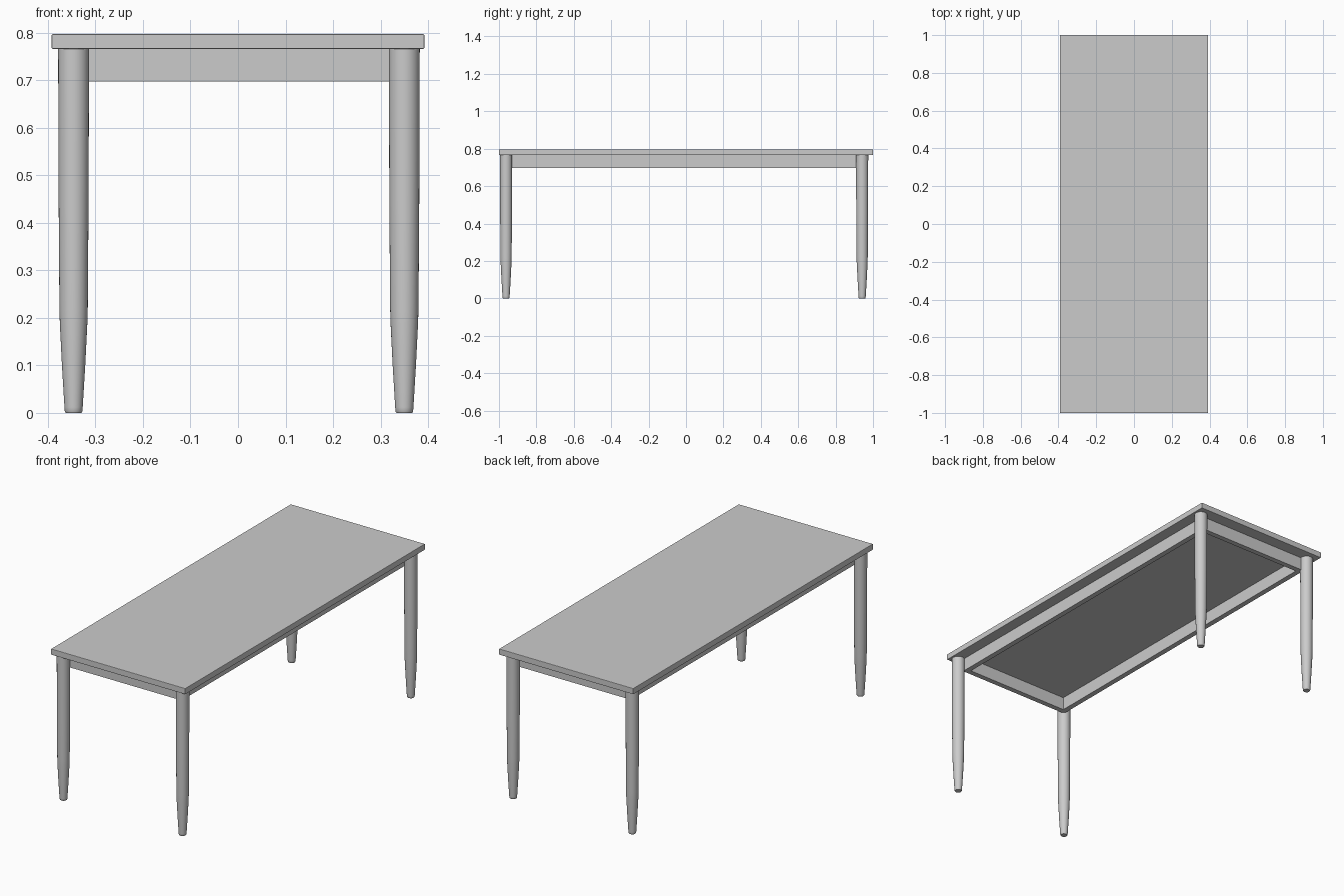
import bpy, bmesh, math

cube = bpy.data.objects.get("Cube")
if cube:
    bpy.data.objects.remove(cube, do_unlink=True)

grey = bpy.data.materials.new("light grey")
grey.use_nodes = True
grey.diffuse_color = (0.6, 0.6, 0.6, 1)
grey.node_tree.nodes["Principled BSDF"].inputs["Base Color"].default_value = (0.6, 0.6, 0.6, 1)


def finish(name, bm):
    bmesh.ops.recalc_face_normals(bm, faces=bm.faces)
    mesh = bpy.data.meshes.new(name)
    bm.to_mesh(mesh)
    bm.free()
    mesh.materials.append(grey)
    obj = bpy.data.objects.new(name, mesh)
    bpy.context.collection.objects.link(obj)
    return obj


def box(name, low, high):
    bm = bmesh.new()
    bmesh.ops.create_cube(bm, size=1)
    for v in bm.verts:
        v.co = [(a + b) / 2 + c * (b - a) for a, b, c in zip(low, high, v.co)]
    return finish(name, bm)


def turned_leg(name, x, y, profile, sides=32):
    bm = bmesh.new()
    rings = [[bm.verts.new((r * math.cos(math.tau * i / sides),
                            r * math.sin(math.tau * i / sides), z))
              for i in range(sides)] for r, z in profile]
    for lower, upper in zip(rings, rings[1:]):
        for i in range(sides):
            j = (i + 1) % sides
            bm.faces.new((lower[i], lower[j], upper[j], upper[i]))
    bm.faces.new(rings[0][::-1])
    bm.faces.new(rings[-1])
    obj = finish(name, bm)
    obj.location = (x, y, 0)
    bpy.context.view_layer.objects.active = obj
    obj.select_set(True)
    bpy.ops.object.shade_smooth_by_angle(angle=math.radians(30))
    obj.select_set(False)


# Tabletop with slightly eased edges
under, top = 0.766, 0.797
tabletop = box("tabletop", (-0.392, -1, under), (0.392, 1, top))
bevel = tabletop.modifiers.new("eased edges", "BEVEL")
bevel.width = 0.002
bevel.segments = 2

# Apron frame under the top
ax, front, back, thick, low = 0.332, -0.945, 0.935, 0.028, 0.697
for side, x in (("right", -ax), ("left", ax - thick)):
    box(side + "_apron", (x, front, low), (x + thick, back, under))
for side, y in (("front", front), ("back", back - thick)):
    box(side + "_apron", (thick - ax, y, low), (ax - thick, y + thick, under))

# Tapered round legs
leg_profile = [(0.0165, 0), (0.0185, 0.003), (0.0192, 0.012), (0.0245, 0.1),
               (0.029, 0.19), (0.0298, 0.22), (0.0315, 0.45), (0.0325, under)]
for end, y in (("front", -0.962), ("back", 0.942)):
    for side, x in (("right", -0.346), ("left", 0.35)):
        turned_leg(f"{end}_{side}_leg", x, y, leg_profile)
